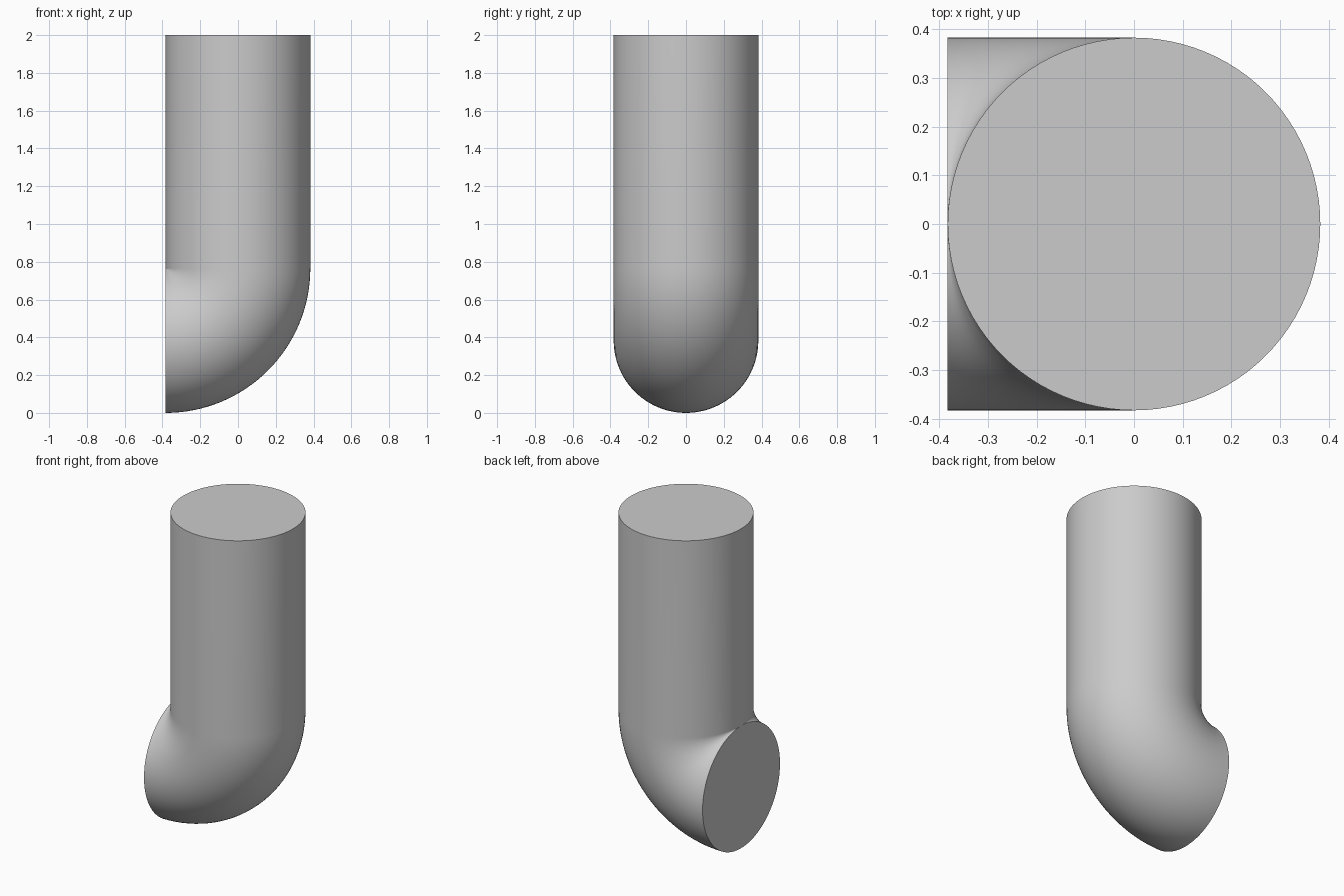
import bpy, bmesh, math
from mathutils import Matrix, Vector

cube = bpy.data.objects.get("Cube")
if cube:
    bpy.data.objects.remove(cube, do_unlink=True)

R = 0.383          # pipe radius, also the bend radius
TOP = 2.0
SIDES, STEPS = 96, 32

grey = bpy.data.materials.new("plain_grey")
grey.use_nodes = True
colour = (0.6, 0.6, 0.6, 1)
grey.diffuse_color = colour
grey.node_tree.nodes["Principled BSDF"].inputs["Base Color"].default_value = colour

bm = bmesh.new()

# Round top cap, extruded down as the straight pipe
ring = bmesh.ops.create_circle(bm, cap_ends=False, segments=SIDES, radius=R,
                               matrix=Matrix.Translation((0, 0, TOP)))["verts"]
edges = list(bm.edges)
bm.faces.new(ring)
ext = bmesh.ops.extrude_edge_only(bm, edges=edges)["geom"]
ring = [g for g in ext if isinstance(g, bmesh.types.BMVert)]
edges = [g for g in ext if isinstance(g, bmesh.types.BMEdge)]
for v in ring:
    v.co.z = 2 * R

# Quarter bend that turns the pipe toward -x around its own inner wall
pivot = Vector((-R, 0, 2 * R))
turn = Matrix.Rotation(math.pi / 2 / STEPS, 3, 'Y')
for i in range(STEPS):
    ext = bmesh.ops.extrude_edge_only(bm, edges=edges)["geom"]
    ring = [g for g in ext if isinstance(g, bmesh.types.BMVert)]
    edges = [g for g in ext if isinstance(g, bmesh.types.BMEdge)
             and all(v in ring for v in g.verts)]
    bmesh.ops.rotate(bm, cent=pivot, matrix=turn, verts=ring)

# Flat end cap, then weld the inner corner where the bend pinches to a point
bmesh.ops.edgeloop_fill(bm, edges=edges)
bmesh.ops.remove_doubles(bm, verts=bm.verts, dist=1e-5)
bmesh.ops.recalc_face_normals(bm, faces=bm.faces)

mesh = bpy.data.meshes.new("pipe_elbow")
bm.to_mesh(mesh)
bm.free()
mesh.materials.append(grey)
pipe = bpy.data.objects.new("pipe_elbow", mesh)
bpy.context.collection.objects.link(pipe)

bpy.context.view_layer.objects.active = pipe
pipe.select_set(True)
bpy.ops.object.shade_smooth_by_angle(angle=math.radians(35))
